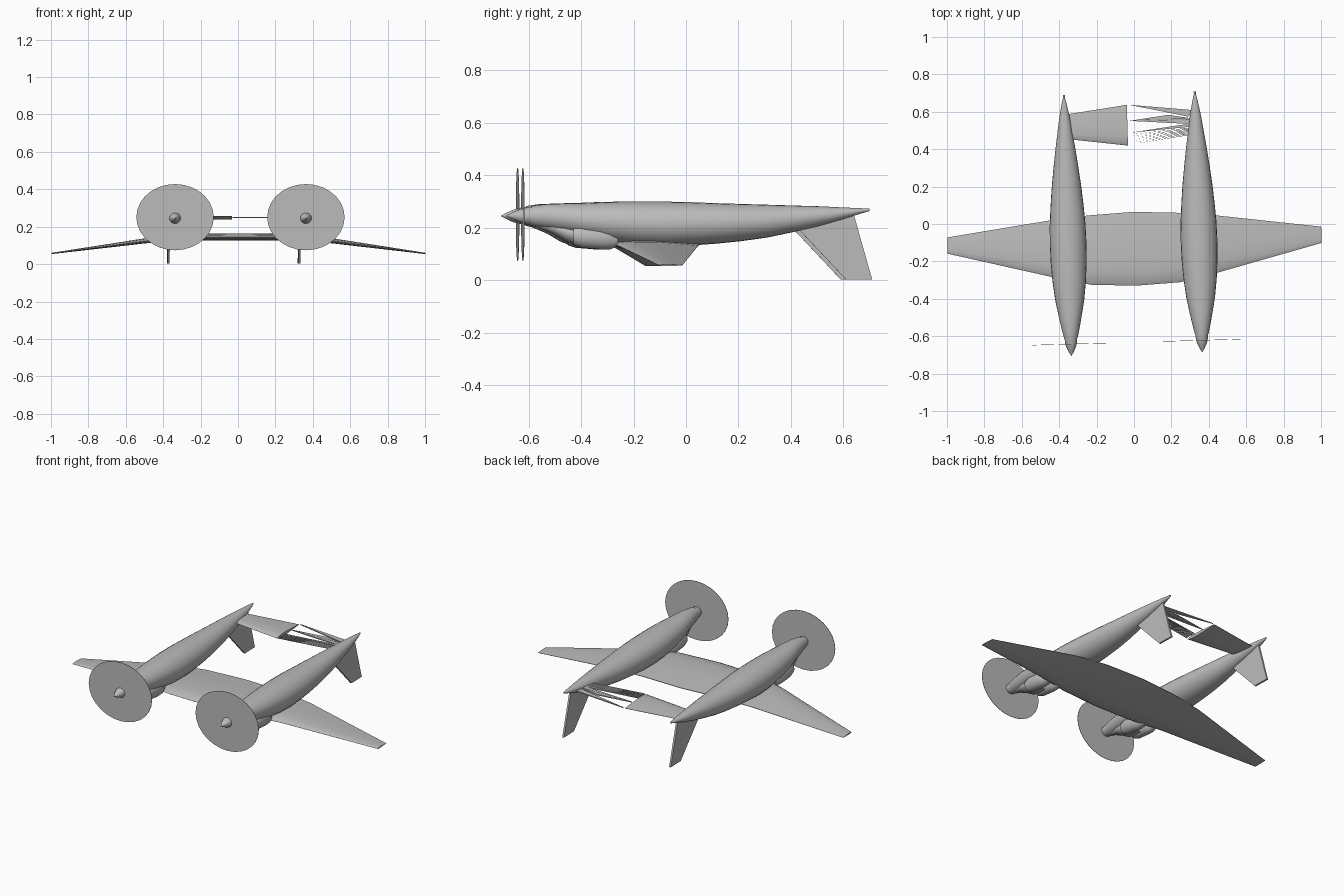
import bpy, bmesh, math
from mathutils import Matrix

if "Cube" in bpy.data.objects:
    bpy.data.objects.remove(bpy.data.objects["Cube"])

grey = bpy.data.materials.new("airframe_grey")
grey.diffuse_color = (0.5, 0.5, 0.5, 1)
grey.use_nodes = True
grey.node_tree.nodes["Principled BSDF"].inputs["Base Color"].default_value = grey.diffuse_color

# the whole aircraft is yawed slightly
YAW = Matrix.Rotation(math.radians(1.65), 4, 'Z')
BOOM_X = (-0.355, 0.345)


def finish(name, bm, smooth=None):
    bmesh.ops.recalc_face_normals(bm, faces=bm.faces)
    bm.transform(YAW)
    mesh = bpy.data.meshes.new(name)
    bm.to_mesh(mesh)
    bm.free()
    mesh.materials.append(grey)
    ob = bpy.data.objects.new(name, mesh)
    bpy.context.collection.objects.link(ob)
    if smooth:
        bpy.ops.object.select_all(action='DESELECT')
        ob.select_set(True)
        bpy.context.view_layer.objects.active = ob
        bpy.ops.object.shade_smooth_by_angle(angle=math.radians(smooth))
    return ob


def skin(rings):
    """Join equal rings of points into a capped tube."""
    bm = bmesh.new()
    loops = [[bm.verts.new(p) for p in r] for r in rings]
    n = len(loops[0])
    for a, b in zip(loops, loops[1:]):
        for i in range(n):
            j = (i + 1) % n
            bm.faces.new((a[i], a[j], b[j], b[i]))
    bm.faces.new(loops[0][::-1])
    bm.faces.new(loops[-1])
    return bm


def body(name, x, sections, sides=24, smooth=40):
    """Loft ellipses given as (y, half width, top z, bottom z)."""
    rings = []
    for y, w, top, bot in sections:
        c, h = (top + bot) / 2, (top - bot) / 2
        rings.append([(x + w * math.cos(t), y, c + h * math.sin(t))
                      for t in (math.tau * i / sides for i in range(sides))])
    return finish(name, skin(rings), smooth)


def foil(name, stations, smooth=30):
    """Loft aerofoils given as (x, leading y, trailing y, z, thickness)."""
    shape = [(0, 0), (.06, .3), (.2, .47), (.45, .5), (.75, .28), (1, .04),
             (1, -.04), (.75, -.25), (.4, -.48), (.15, -.43), (.04, -.25)]
    rings = [[(x, a + f * (b - a), z + t * g) for f, g in shape]
             for x, a, b, z, t in stations]
    return finish(name, skin(rings), smooth)


def prism(name, outline, matrix, depth):
    """Extrude a flat outline in x/y by depth, centred, then place it."""
    bm = bmesh.new()
    face = bm.faces.new([bm.verts.new((u, v, -depth / 2)) for u, v in outline])
    out = bmesh.ops.extrude_face_region(bm, geom=[face])
    bmesh.ops.translate(bm, vec=(0, 0, depth),
                        verts=[v for v in out['geom'] if isinstance(v, bmesh.types.BMVert)])
    bm.transform(matrix)
    return finish(name, bm)


fuselage = [
    (-.60, .036, .283, .207), (-.55, .048, .290, .197), (-.48, .062, .293, .184),
    (-.40, .077, .295, .163), (-.30, .089, .299, .145), (-.20, .096, .300, .132),
    (-.10, .098, .300, .128), (.0, .096, .298, .132), (.10, .089, .294, .139),
    (.20, .080, .291, .149), (.30, .068, .288, .163), (.40, .055, .285, .184),
    (.50, .040, .282, .207), (.58, .028, .278, .230), (.65, .014, .275, .252),
    (.69, .004, .273, .264)]
spinner = [(-.695, .001, .246, .244), (-.675, .013, .257, .234),
           (-.65, .025, .268, .222), (-.63, .031, .275, .216), (-.60, .034, .280, .209)]
chin = [(-.58, .015, .225, .203), (-.52, .034, .225, .178), (-.47, .048, .220, .148),
        (-.43, .054, .215, .133), (-.36, .050, .20, .130)]
duct = [(-.44, .030, .205, .134), (-.41, .037, .213, .124), (-.34, .039, .210, .118),
        (-.30, .034, .198, .118), (-.27, .020, .175, .130)]

for side, x in zip(("left", "right"), BOOM_X):
    body(side + "_fuselage", x, fuselage)
    body(side + "_spinner", x, spinner)
    body(side + "_chin_cowl", x, chin)
    for s in (-1, 1):
        body(side + "_radiator_duct", x + s * .036, duct, 16)
    # spinning propeller as an oval disc
    disc = [(.207 * math.cos(math.tau * i / 28), .177 * math.sin(math.tau * i / 28))
            for i in range(28)]
    prism(side + "_propeller_disc", disc,
          Matrix.Translation((x, -.632, .251)) @ Matrix.Rotation(math.pi / 2, 4, 'X'), .002)
    # ventral fin, outline in y/z
    fin = [(.41, .205), (.60, .003), (.70, .003), (.63, .25)]
    yz = Matrix(((0, 0, 1, x), (1, 0, 0, 0), (0, 1, 0, 0), (0, 0, 0, 1)))
    prism(side + "_ventral_fin", fin, yz, .011)

# wing with a flat centre and drooping outer panels
half = [(1, -.13, -.043, .057, .007), (.45, -.27, .032, .131, .03),
        (.24, -.318, .053, .144, .036)]
foil("wing", [(-s[0],) + s[1:] for s in half] + [(0, -.33, .065, .145, .038)] + half[::-1])

# intact left half of the tailplane
foil("left_tailplane", [(-.35, .465, .595, .249, .016), (-.02, .42, .638, .248, .02)])

# splintered right half: shards as (near point, far upper, far lower)
shards = [((-.01, .638), (.33, .600), (.31, .565)),
          ((-.01, .552), (.20, .578), (.33, .555)),
          ((-.01, .552), (.33, .552), (.33, .525)),
          ((-.01, .488), (.33, .530), (.33, .512))]
for i in range(7):
    y = .425 + .009 * i
    shards.append(((-.01, y), (.31, .470 + .006 * i), (.31, .467 + .006 * i)))
for tri in shards:
    prism("right_tailplane_shard", tri, Matrix.Translation((0, 0, .25)), .006)
